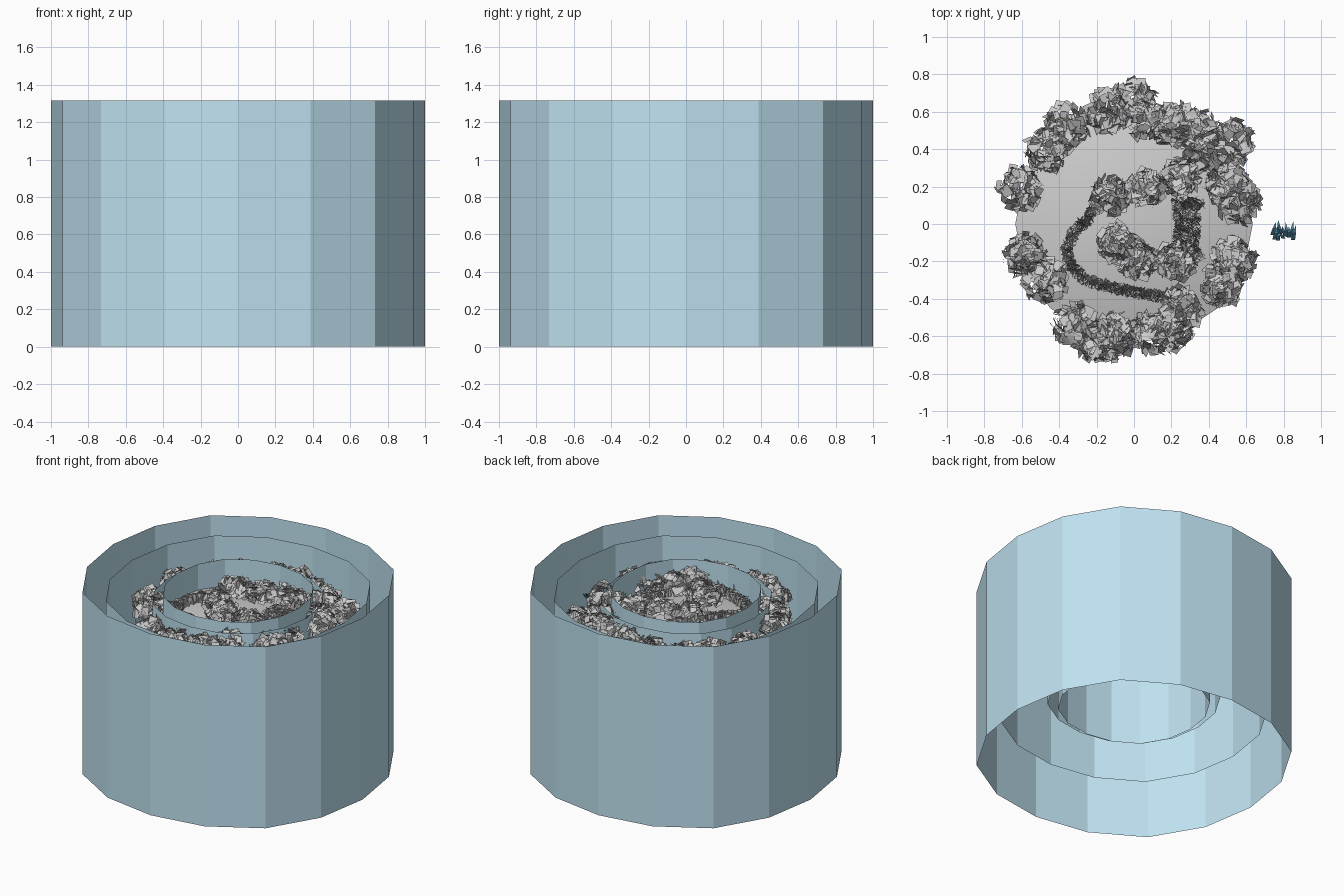
import bpy, bmesh, math, random
from mathutils import Vector, Euler

if "Cube" in bpy.data.objects:
    bpy.data.objects.remove(bpy.data.objects["Cube"])

random.seed(4)


def material(name, rgb):
    m = bpy.data.materials.new(name)
    m.diffuse_color = (*rgb, 1)
    m.use_nodes = True
    m.node_tree.nodes["Principled BSDF"].inputs["Base Color"].default_value = m.diffuse_color
    return m


def add_object(name, bm, mat=None):
    me = bpy.data.meshes.new(name)
    bm.to_mesh(me)
    bm.free()
    ob = bpy.data.objects.new(name, me)
    bpy.context.collection.objects.link(ob)
    if mat:
        me.materials.append(mat)
    return ob


def ground_z(x, y):
    # gentle dome shared by the hill and everything planted on it
    return 1.12 - 0.26 * (x * x + y * y)


def quad(bm, c, u, v):
    bm.faces.new([bm.verts.new(c + a * u + b * v)
                  for a, b in ((-1, -1), (1, -1), (1, 1), (-1, 1))])


haze = material("haze_blue", (0.53, 0.77, 0.89))
blue = material("tuft_blue", (0.13, 0.40, 0.60))

# open 16-sided backdrop walls, slightly squared like a subdivided square
SQUARING = (1.0, 1.015, 1.037, 1.015)


def wall(name, radius, z0, z1):
    bm = bmesh.new()
    rings = []
    for z in (z0, z1):
        ring = []
        for i in range(16):
            a = i * math.tau / 16
            r = radius * SQUARING[i % 4]
            ring.append(bm.verts.new((r * math.cos(a), r * math.sin(a), z)))
        rings.append(ring)
    lo, hi = rings
    for i in range(16):
        j = (i + 1) % 16
        bm.faces.new((lo[i], lo[j], hi[j], hi[i]))
    add_object(name, bm, haze)


wall("outer_haze_wall", 1.0, 0.0, 1.315)
wall("middle_haze_wall", 0.85, 0.33, 1.24)
wall("inner_haze_wall", 0.55, 0.44, 1.195)
wall("core_haze_wall", 0.483, 0.40, 1.245)

# domed hill
bm = bmesh.new()
top = bm.verts.new((0, 0, ground_z(0, 0)))
prev = None
N = 16
for r in (0.13, 0.26, 0.39, 0.52, 0.635):
    ring = []
    for i in range(N):
        x, y = r * math.cos(i * math.tau / N), r * math.sin(i * math.tau / N)
        ring.append(bm.verts.new((x, y, ground_z(x, y))))
    for i in range(N):
        j = (i + 1) % N
        if prev:
            bm.faces.new((prev[i], ring[i], ring[j], prev[j]))
        else:
            bm.faces.new((top, ring[i], ring[j]))
    prev = ring
for f in bm.faces:
    f.smooth = True
add_object("hill", bm)


# leafy bushes: small leaf cards scattered over a rounded shell
def bush(name, x, y, r, leaves=110):
    bm = bmesh.new()
    centre = Vector((x, y, ground_z(x, y) + 0.05))
    for _ in range(leaves):
        d = Vector([random.gauss(0, 1) for _ in range(3)]).normalized()
        d.z = abs(d.z) if random.random() < 0.75 else d.z
        p = centre + Vector((d.x, d.y, d.z * 0.75)) * r * random.uniform(0.7, 1)
        rot = d.to_track_quat('Z', 'Y').to_matrix() @ Euler(
            [random.uniform(-0.9, 0.9), random.uniform(-0.9, 0.9),
             random.uniform(0, 6.28)]).to_matrix()
        s = random.uniform(0.018, 0.03)
        quad(bm, p, rot @ Vector((s, 0, 0)), rot @ Vector((0, s, 0)))
    add_object(name, bm)


rim = [(-.14, .60), (.0, .66), (.06, .57), (.22, .53), (.33, .50), (.53, .44),
       (.39, .38), (.50, .20), (.56, .12), (-.36, .53), (-.46, .40), (-.61, .19),
       (-.58, -.17), (-.47, -.30), (-.32, -.54), (-.18, -.63), (-.10, -.60),
       (.11, -.58), (.20, -.56), (.25, -.45), (.53, -.19), (.47, -.32)]
for i, (x, y) in enumerate(rim):
    bush(f"rim_bush_{i}", x, y, 0.12)
middle = [(-.13, .15), (.06, .20), (.25, .25), (-.09, -.11), (.02, -.19), (.22, -.20)]
for i, (x, y) in enumerate(middle):
    bush(f"middle_bush_{i}", x, y, 0.105)


# clipped hedges: crossed upright blades following a path
def hedge(name, path, width, rows):
    bm = bmesh.new()
    for (x0, y0), (x1, y1) in zip(path, path[1:]):
        a, b = Vector((x0, y0, 0)), Vector((x1, y1, 0))
        d = (b - a).normalized()
        side = Vector((-d.y, d.x, 0))
        n = max(2, round((b - a).length / 0.018))
        for i in range(n):
            for k in range(rows):
                off = width * ((k + 0.5) / rows - 0.5)
                p = a.lerp(b, i / n) + side * off
                h = random.uniform(0.025, 0.035)
                p.z = ground_z(p.x, p.y) + h
                t = random.uniform(0.4, 1.2)
                for sgn in (1, -1):
                    u = (d * math.cos(t) + side * math.sin(t) * sgn) * 0.018
                    v = Vector((random.uniform(-.01, .01), random.uniform(-.01, .01), h))
                    quad(bm, p, u, v)
    add_object(name, bm)


hedge("curved_hedge", [(-.22, .08), (-.25, .02), (-.32, -.04), (-.36, -.13), (-.34, -.22),
                       (-.26, -.30), (-.12, -.34), (.04, -.37), (.2, -.40)], 0.05, 3)
hedge("straight_hedge", [(.27, .13), (.29, -.02), (.27, -.15)], 0.13, 6)
hedge("side_hedge", [(.29, .10), (.38, .11)], 0.03, 2)
hedge("short_hedge", [(.32, -.10), (.36, -.20)], 0.04, 2)

# small blue grass tuft outside the hill
bm = bmesh.new()
for i in range(12):
    a = i * math.tau / 12 + random.uniform(-.2, .2)
    base = Vector((0.74 + 0.01 * i, -0.07 + random.uniform(-.02, .02), 0.93))
    tip = base + Vector((math.cos(a) * 0.02, random.uniform(0.03, 0.08), 0.07))
    w = Vector((0.011, 0, 0))
    mid = base.lerp(tip, 0.5) + Vector((0, 0, 0.02))
    v = [bm.verts.new(p) for p in (base - w, base + w, mid + w * .8, mid - w * .8, tip)]
    bm.faces.new(v[:4])
    bm.faces.new((v[3], v[2], v[4]))
add_object("grass_tuft", bm, blue)
